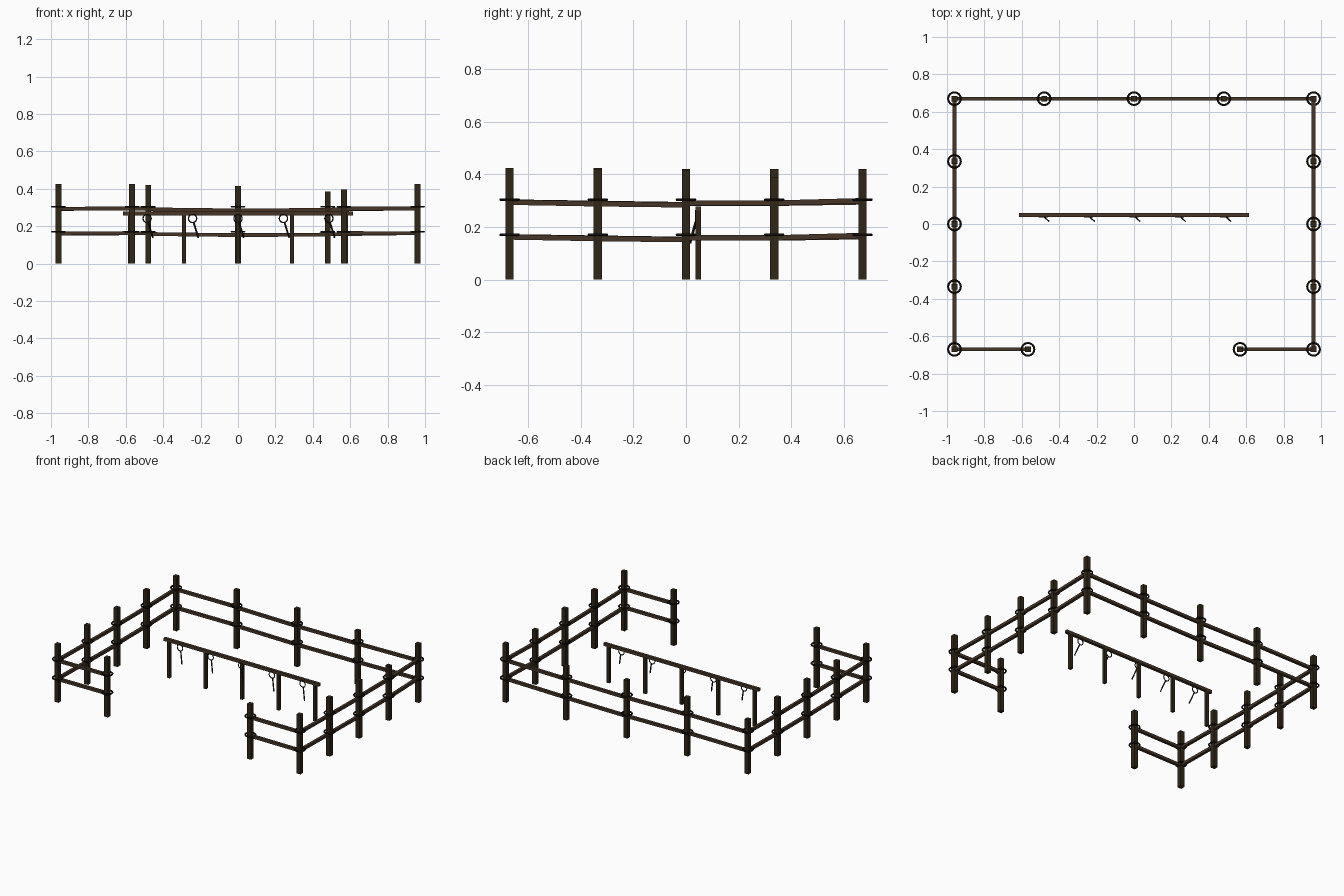
import bpy
from mathutils import Vector

if "Cube" in bpy.data.objects:
    bpy.data.objects.remove(bpy.data.objects["Cube"])


def material(name, rgb):
    m = bpy.data.materials.new(name)
    m.diffuse_color = (*rgb, 1)
    m.use_nodes = True
    m.node_tree.nodes["Principled BSDF"].inputs["Base Color"].default_value = m.diffuse_color
    return m


POST = material("dark post wood", (0.030, 0.019, 0.008))
RAIL = material("rail wood", (0.062, 0.036, 0.020))
ROPE = material("dark rope", (0.010, 0.007, 0.005))


def finish(name, mat):
    ob = bpy.context.object
    ob.name = name
    ob.data.materials.append(mat)
    return ob


def beam(name, a, b, w, mat):
    """Square timber running from a to b."""
    a, b = Vector(a), Vector(b)
    d = b - a
    bpy.ops.mesh.primitive_cube_add(size=1, location=(a + b) / 2)
    ob = finish(name, mat)
    ob.rotation_euler = d.to_track_quat('Z', 'Y').to_euler()
    ob.scale = (w, w, d.length)
    return ob


def ring(name, loc, major, minor, mat, rot=(0, 0, 0)):
    bpy.ops.mesh.primitive_torus_add(location=loc, rotation=rot, major_radius=major,
                                     minor_radius=minor, major_segments=16, minor_segments=6)
    ob = finish(name, mat)
    bpy.ops.object.shade_smooth_by_angle()
    return ob


# Fence posts in order around the pen, starting left of the gate opening: x, y, height
X, Y = 0.96, 0.67
posts = [(-0.567, -Y, 0.425), (-X, -Y, 0.415), (-X, -Y / 2, 0.425), (-X, 0, 0.42),
         (-X, Y / 2, 0.42), (-X, Y, 0.39), (-X / 2, Y, 0.42), (0, Y, 0.415),
         (X / 2, Y, 0.385), (X, Y, 0.42), (X, Y / 2, 0.39), (X, 0, 0.415),
         (X, -Y / 2, 0.42), (X, -Y, 0.425), (0.567, -Y, 0.395)]
# Upper rail height at the start and end of each bay
bays = [(0.295, 0.293), (0.295, 0.29), (0.29, 0.285), (0.29, 0.29), (0.29, 0.295),
        (0.292, 0.294), (0.29, 0.284), (0.284, 0.287), (0.288, 0.295), (0.30, 0.291),
        (0.291, 0.291), (0.284, 0.288), (0.288, 0.294), (0.294, 0.295)]

for x, y, h in posts:
    beam("fence_post", (x, y, 0), (x, y, h), 0.031, POST)
    for z in (0.304, 0.17):
        ring("rope_lashing", (x, y, z), 0.034, 0.0055, ROPE)

for p, q, (za, zb) in zip(posts, posts[1:], bays):
    for drop in (0, 0.132):
        beam("fence_rail", (p[0], p[1], za - drop), (q[0], q[1], zb - drop), 0.02, RAIL)

# Hitching rail in the middle of the pen
HY = 0.047
beam("hitching_rail", (-0.615, HY, 0.267), (0.615, HY, 0.267), 0.021, RAIL)
for i in range(-2, 3):
    beam("hitching_post", (i * 0.289, HY, 0), (i * 0.289, HY, 0.265), 0.021, POST)
    x = i * 0.243
    # Tie ring hanging on the rail with a loose rope end
    ring("tie_ring", (x, HY - 0.01, 0.241), 0.022, 0.0035, ROPE, (1.5708, 0, 0))
    beam("tie_rope", (x + 0.006, HY - 0.01, 0.219), (x + 0.031, HY - 0.032, 0.138), 0.007, ROPE)
